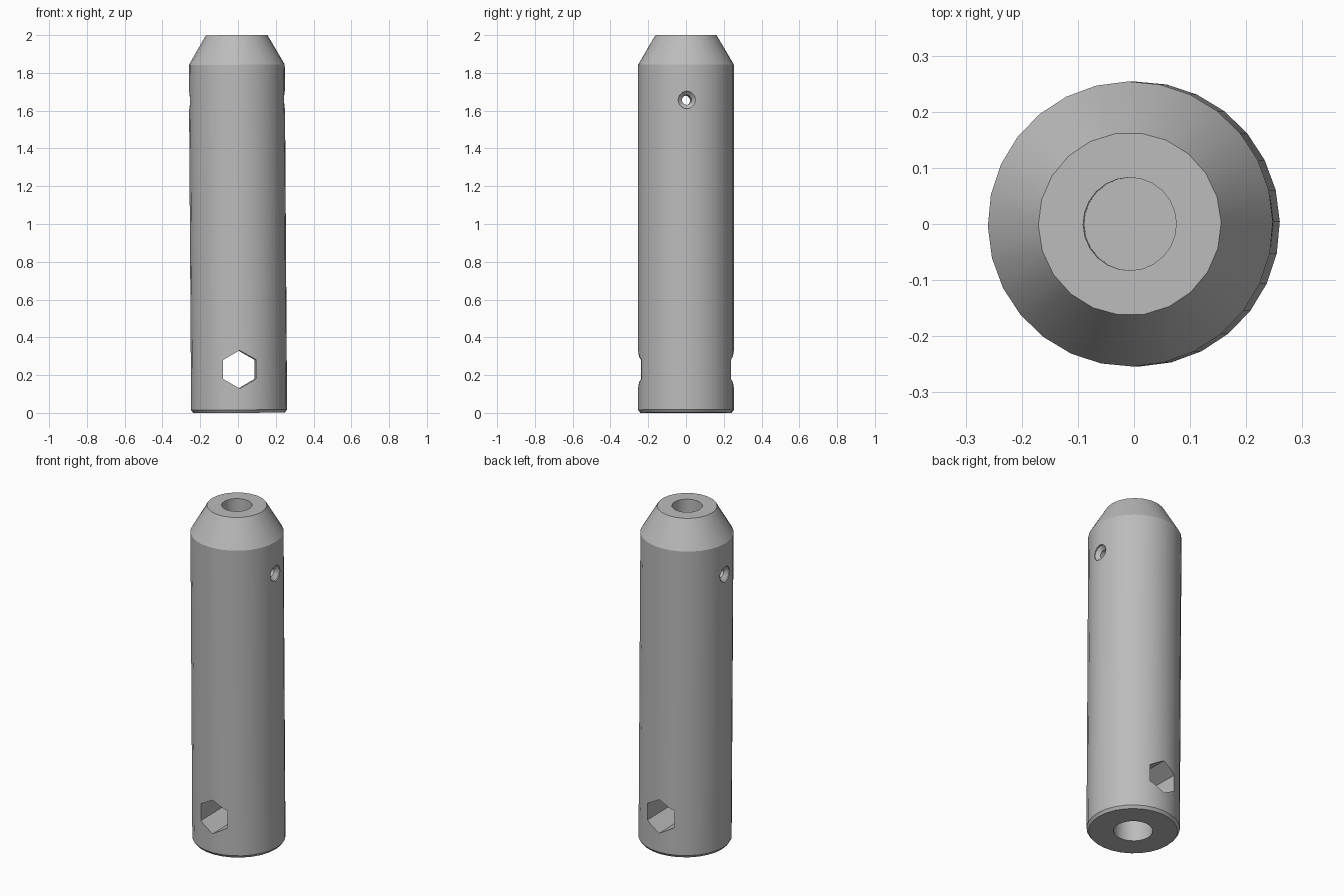
import bpy, bmesh, math
from mathutils import Matrix, Vector

old = bpy.data.objects.get("Cube")
if old:
    bpy.data.objects.remove(old, do_unlink=True)

steel = bpy.data.materials.new("grey steel")
steel.use_nodes = True
GREY = (0.5, 0.5, 0.5, 1)
steel.diffuse_color = GREY
steel.node_tree.nodes["Principled BSDF"].inputs["Base Color"].default_value = GREY


def turned(name, rings, placement=Matrix.Identity(4), phase=0.0):
    """Closed turned solid from (radius, height, sides) rings, bottom to top."""
    bm = bmesh.new()
    loops = []
    for radius, height, sides in rings:
        verts = []
        for i in range(sides):
            a = phase + math.tau * i / sides
            verts.append(bm.verts.new((radius * math.cos(a), radius * math.sin(a), height)))
        loops.append([bm.edges.new((verts[i], verts[(i + 1) % sides])) for i in range(sides)])
        if height == rings[0][1] or height == rings[-1][1]:
            bm.faces.new(verts)
    for lower, upper in zip(loops, loops[1:]):
        bmesh.ops.bridge_loops(bm, edges=lower + upper)
    bmesh.ops.recalc_face_normals(bm, faces=bm.faces)
    bm.transform(placement)
    mesh = bpy.data.meshes.new(name)
    bm.to_mesh(mesh)
    bm.free()
    mesh.materials.append(steel)
    obj = bpy.data.objects.new(name, mesh)
    bpy.context.collection.objects.link(obj)
    return obj


# Shaft with a small foot chamfer and a tapered nose
R = 0.254
shaft = turned("shaft", [(R - 0.012, 0, 28), (R, 0.016, 28), (R, 1.843, 28), (0.163, 2, 22)])

# Cutters: blind end bores, hexagonal cross hole, countersunk pin hole
along_y = Matrix.Translation((0, 0, 0.23)) @ Matrix.Rotation(math.pi / 2, 4, "X")
along_x = Matrix.Translation((0, 0, 1.655)) @ Matrix.Rotation(math.pi / 2, 4, "Y")
cutters = [
    turned("top_bore", [(0.083, 1.7, 24), (0.083, 2.1, 24)]),
    turned("bottom_bore", [(0.107, -0.1, 24), (0.107, 0.125, 24)]),
    turned("hex_hole", [(0.101, -0.4, 6), (0.101, 0.4, 6)], along_y, math.pi / 2),
    turned("pin_hole", [(0.047, -0.3, 12), (0.047, -0.245, 12), (0.026, -0.225, 12),
                        (0.026, 0.225, 12), (0.047, 0.245, 12), (0.047, 0.3, 12)], along_x),
]
bpy.context.view_layer.objects.active = shaft
for cutter in cutters:
    cutter.hide_render = True
    mod = shaft.modifiers.new(cutter.name, "BOOLEAN")
    mod.operation = "DIFFERENCE"
    mod.solver = "EXACT"
    mod.object = cutter
    bpy.ops.object.modifier_apply(modifier=mod.name)
    bpy.data.objects.remove(cutter, do_unlink=True)

# Smooth round surfaces, keep machined edges sharp
bpy.ops.object.select_all(action="DESELECT")
shaft.select_set(True)
bpy.ops.object.shade_smooth_by_angle(angle=math.radians(25))

# Even radial shading on the outer wall around the holes
mesh = shaft.data
normals = [c.vector.copy() for c in mesh.corner_normals]
for poly in mesh.polygons:
    radial = Vector((poly.center.x, poly.center.y, 0))
    if abs(poly.normal.z) < 0.01 and radial.length > 0.24 and poly.normal.dot(radial.normalized()) > 0.95:
        for li in poly.loop_indices:
            co = mesh.vertices[mesh.loops[li].vertex_index].co
            normals[li] = Vector((co.x, co.y, 0)).normalized()
mesh.normals_split_custom_set(normals)

# Slight lean and twist of the whole part
shaft.matrix_world = (Matrix.Translation((0.006, 0, 0)) @ Matrix.Rotation(-0.0068, 4, "Y")
                      @ Matrix.Rotation(math.radians(1), 4, "Z"))
